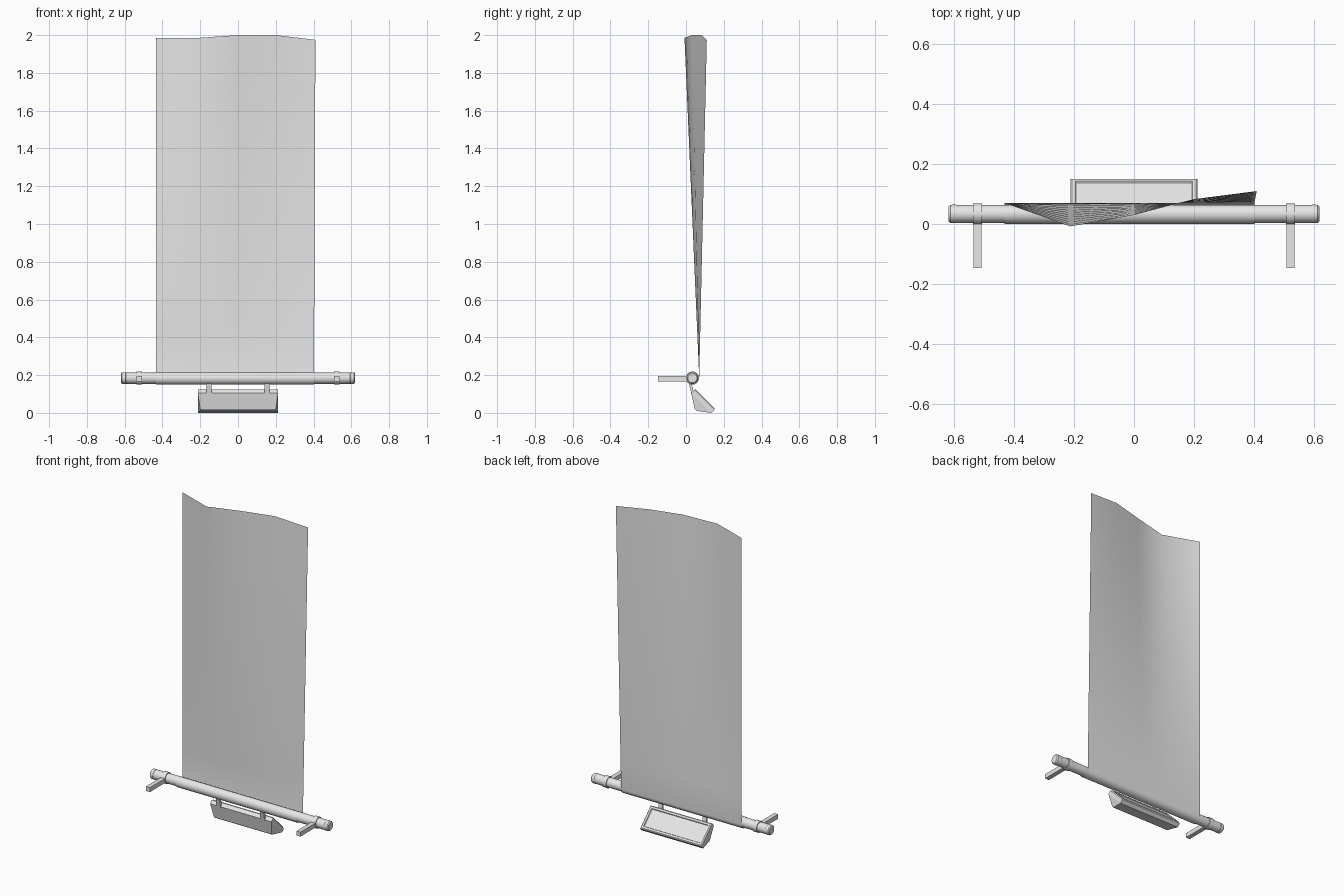
import bpy, bmesh, math
from mathutils import Vector, Matrix

if "Cube" in bpy.data.objects:
    bpy.data.objects.remove(bpy.data.objects["Cube"])

ROD_Y, ROD_Z = 0.034, 0.184

grey = bpy.data.materials.new("light_grey")
grey.diffuse_color = (0.8, 0.8, 0.8, 1)
grey.use_nodes = True
grey.node_tree.nodes["Principled BSDF"].inputs["Base Color"].default_value = grey.diffuse_color


def finish(name, bm, smooth=None):
    bmesh.ops.recalc_face_normals(bm, faces=bm.faces)
    mesh = bpy.data.meshes.new(name)
    bm.to_mesh(mesh)
    bm.free()
    mesh.materials.append(grey)
    obj = bpy.data.objects.new(name, mesh)
    bpy.context.collection.objects.link(obj)
    if smooth:
        bpy.context.view_layer.objects.active = obj
        obj.select_set(True)
        bpy.ops.object.shade_smooth_by_angle(angle=math.radians(smooth))
        obj.select_set(False)
    return obj


def loft(name, rings, smooth=None):
    """Skin closed rings of points and cap both ends."""
    bm = bmesh.new()
    rows = [[bm.verts.new(p) for p in ring] for ring in rings]
    n = len(rows[0])
    for a, b in zip(rows, rows[1:]):
        for i in range(n):
            j = (i + 1) % n
            bm.faces.new((a[i], a[j], b[j], b[i]))
    bm.faces.new(rows[0])
    bm.faces.new(rows[-1])
    return finish(name, bm, smooth)


def turned(name, profile, sides=32):
    """Round part along x from (x, radius) pairs."""
    rings = [[(x, ROD_Y + r * math.cos(2 * math.pi * i / sides),
               ROD_Z + r * math.sin(2 * math.pi * i / sides))
              for i in range(sides)] for x, r in profile]
    return loft(name, rings, 35)


def box(name, center, size, tilt=0):
    bm = bmesh.new()
    m = (Matrix.Translation(center) @ Matrix.Rotation(tilt, 4, 'X')
         @ Matrix.Diagonal((*size, 1)))
    bmesh.ops.create_cube(bm, size=1, matrix=m)
    return finish(name, bm)


# Roller with chamfered ends
turned("roller", [(-0.62, 0.024), (-0.614, 0.03), (-0.595, 0.031), (-0.594, 0.03),
                  (0.594, 0.03), (0.595, 0.031), (0.614, 0.03), (0.62, 0.024)])

# Wall brackets, clamp collars and lamp struts
for side, tag in ((-1, "left"), (1, "right")):
    x = side * 0.523
    turned("collar_" + tag, [(x - 0.015, 0.029), (x - 0.015, 0.035),
                             (x + 0.015, 0.035), (x + 0.015, 0.029)])
    box("bracket_" + tag, (x, -0.071, 0.18), (0.028, 0.152, 0.028))
    box("lamp_strut_" + tag, (side * 0.153, 0.028, 0.134), (0.026, 0.014, 0.07), 0.22)

# Fabric sheet: wraps the roller, then rises to a wavy top edge
top_edge = [(-0.433, 0.07, 1.985), (-0.213, -0.008, 1.985), (0.0, 0.03, 2.0),
            (0.2, 0.083, 2.0), (0.41, 0.11, 1.975)]
bottom_x = [-0.433, -0.215, -0.005, 0.2, 0.402]
bm = bmesh.new()
columns = []
for (tx, ty, tz), bx in zip(top_edge, bottom_x):
    points = []
    for i in range(25):
        a = math.radians(90 + 270 * i / 24)
        r = 0.032 + 0.004 * i / 24
        points.append(Vector((bx, ROD_Y + r * math.cos(a), ROD_Z + r * math.sin(a))))
    start, end = points[-1].copy(), Vector((tx, ty, tz))
    points += [start.lerp(end, i / 10) for i in range(1, 11)]
    columns.append([bm.verts.new(p) for p in points])
for a, b in zip(columns, columns[1:]):
    for i in range(len(a) - 1):
        bm.faces.new((a[i], b[i], b[i + 1], a[i + 1]))
finish("fabric_sheet", bm, 60)

# Tilted lamp housing: rings of (height, half width, slope start, slope end)
sections = [(-0.078, 0.2, 0.064, 0.076), (-0.03, 0.213, -0.01, 0.14),
            (-0.006, 0.213, -0.01, 0.14), (0, 0.207, -0.004, 0.134),
            (0, 0.196, 0.007, 0.123), (-0.005, 0.193, 0.01, 0.12)]
k = math.sqrt(0.5)
rings = []
for n, hx, u0, u1 in sections:
    rings.append([(x, 0.056 + k * (u + n), 0.12 + k * (n - u))
                  for x, u in ((-hx, u0), (hx, u0), (hx, u1), (-hx, u1))])
loft("lamp_housing", rings)
